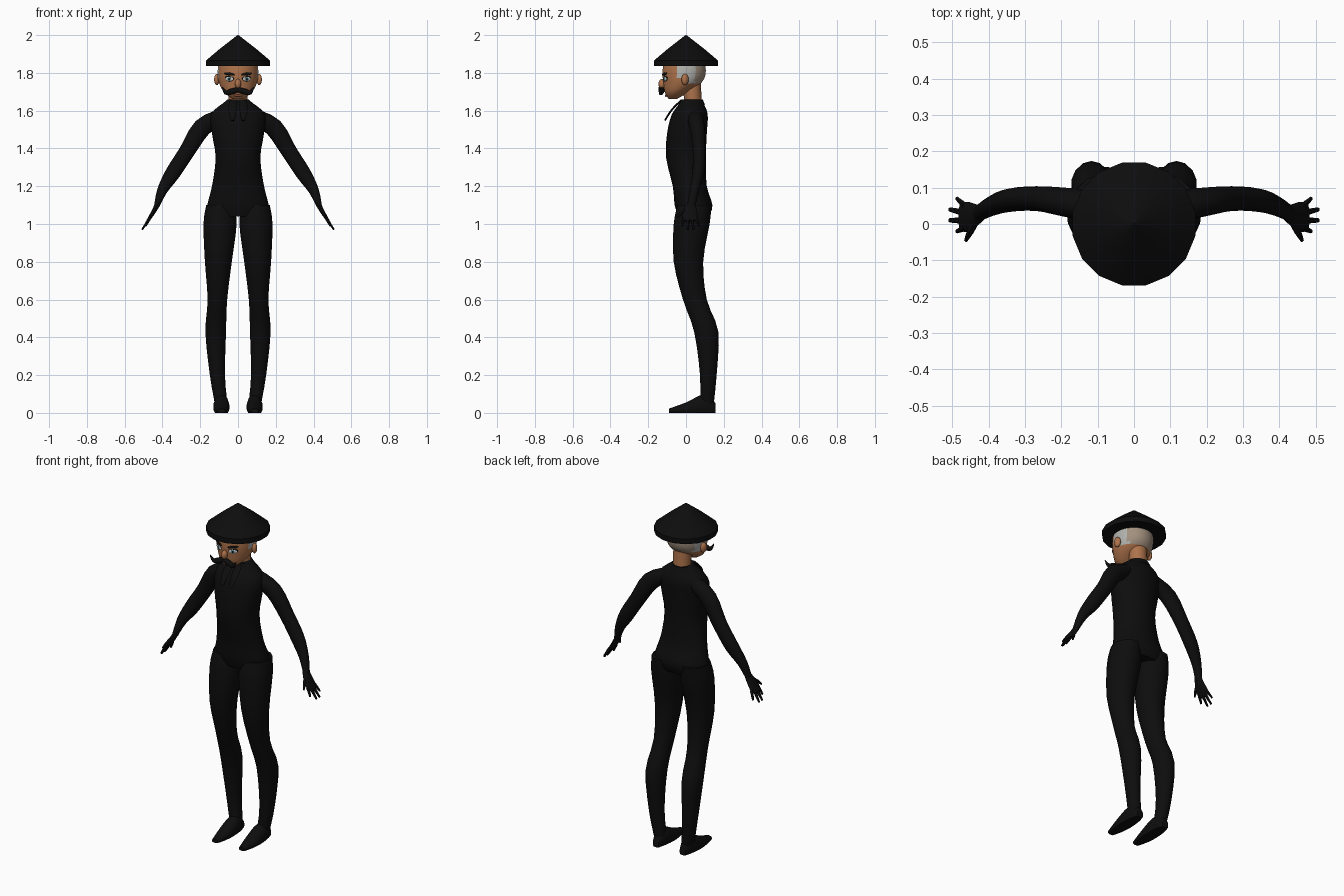
import bpy, bmesh, math
from mathutils import Vector, Matrix

old = bpy.data.objects.get("Cube")
if old:
    bpy.data.objects.remove(old, do_unlink=True)

X, Y, Z = Vector((1, 0, 0)), Vector((0, 1, 0)), Vector((0, 0, 1))


def material(name, red, green, blue):
    mat = bpy.data.materials.new(name)
    mat.use_nodes = True
    mat.diffuse_color = (red, green, blue, 1)
    shader = mat.node_tree.nodes["Principled BSDF"]
    shader.inputs["Base Color"].default_value = mat.diffuse_color
    return mat


black = material("black cloth", .004, .004, .004)
skin = material("skin", .42, .17, .07)
grey = material("grey hair", .45, .45, .43)
scalp = material("shaved scalp", .36, .28, .21)
white = material("eye white", .6, .6, .6)
teal = material("teal iris", .08, .2, .23)
lip = material("lip", .33, .1, .06)


def finish(name, bm, materials, mirror, angle=50):
    bmesh.ops.recalc_face_normals(bm, faces=bm.faces)
    mesh = bpy.data.meshes.new(name)
    bm.to_mesh(mesh)
    bm.free()
    part = bpy.data.objects.new(name, mesh)
    bpy.context.collection.objects.link(part)
    for mat in materials:
        mesh.materials.append(mat)
    bpy.ops.object.select_all(action='DESELECT')
    part.select_set(True)
    bpy.context.view_layer.objects.active = part
    bpy.ops.object.shade_smooth_by_angle(angle=math.radians(angle))
    if mirror:
        part.modifiers.new("mirror", 'MIRROR').use_mirror_merge = False
    return part


def ring(x=0, y=0, z=0, wide=.01, deep=.01):
    return Vector((x, y, z, wide, deep))


def spline(rings, steps):
    """Add rings on a smooth curve through the given ones."""
    result = []
    padded = [rings[0], *rings, rings[-1]]
    for before, start, end, after in zip(padded, padded[1:], padded[2:], padded[3:]):
        for step in range(steps):
            t = step / steps
            ease = t * t * (3 - 2 * t)
            leave = (end - before) * (t * (1 - t) ** 2 / 2)
            arrive = (after - start) * (t * t * (t - 1) / 2)
            result.append(start.lerp(end, ease) + leave + arrive)
    return result + [rings[-1]]


def loft(name, rings, materials=(black,), axis=None, hint=Y, sides=14,
         steps=3, mirror=False, angle=50):
    """Skin elliptic rings; depth follows the hint direction."""
    bm = bmesh.new()
    rings = spline(rings, steps)
    centres = [Vector(item[:3]) for item in rings]
    loops = []
    for i, centre in enumerate(centres):
        along = axis or (centres[min(i + 1, len(centres) - 1)] - centres[max(i - 1, 0)]).normalized()
        v = (hint - along * hint.dot(along)).normalized()
        u = along.cross(v)
        loop = []
        for k in range(sides):
            turn = math.tau * (k + .5) / sides
            point = centre + u * math.cos(turn) * rings[i][3] + v * math.sin(turn) * rings[i][4]
            point.z = max(point.z, 0)
            loop.append(bm.verts.new(point))
        loops.append(loop)
    for low, high in zip(loops, loops[1:]):
        for k in range(sides):
            bm.faces.new((low[k - 1], low[k], high[k], high[k - 1]))
    bm.faces.new(loops[0])
    bm.faces.new(loops[-1])
    return finish(name, bm, materials, mirror, angle)


def blob(name, place, size, mat, yaw=0, roll=0, mirror=True):
    bm = bmesh.new()
    bmesh.ops.create_uvsphere(bm, u_segments=14, v_segments=8, radius=1)
    matrix = (Matrix.Translation(place) @ Matrix.Rotation(math.radians(yaw), 4, 'Z')
              @ Matrix.Rotation(math.radians(roll), 4, 'Y') @ Matrix.Diagonal((*size, 1)))
    bmesh.ops.transform(bm, matrix=matrix, verts=bm.verts)
    return finish(name, bm, [mat], mirror)


def face_plate(name, height, wide, tall, layer, mat, roll=0):
    """Thin plate on the slanted front of the face, stacked by layer."""
    blob(name, (.046, -.11 - layer * .002, height), (wide, .004, tall), mat, 25, roll)


# Torso
loft("torso", [
    ring(y=.04, z=1.04, wide=.165, deep=.08),
    ring(y=.04, z=1.1, wide=.165, deep=.1),
    ring(y=.02, z=1.2, wide=.14, deep=.09),
    ring(z=1.35, wide=.12, deep=.105),
    ring(y=.005, z=1.48, wide=.14, deep=.105),
    ring(y=.02, z=1.58, wide=.145, deep=.095),
    ring(y=.03, z=1.64, wide=.08, deep=.062),
    ring(y=.03, z=1.66, wide=.053, deep=.05)], axis=Z, sides=18)

# Legs
loft("legs", [
    ring(x=.095, y=.045, z=1.1, wide=.075, deep=.09),
    ring(x=.095, y=.03, z=1, wide=.09, deep=.095),
    ring(x=.104, y=.013, z=.8, wide=.073, deep=.078),
    ring(x=.109, y=.047, z=.6, wide=.053, deep=.063),
    ring(x=.118, y=.107, z=.43, wide=.056, deep=.064),
    ring(x=.109, y=.118, z=.2, wide=.041, deep=.044),
    ring(x=.088, y=.11, z=.04, wide=.034, deep=.036)], axis=Z, mirror=True)

# Feet, flat soled
loft("feet", [
    ring(x=.088, y=.157, z=.02, wide=.02, deep=.03),
    ring(x=.088, y=.1, z=.04, wide=.04, deep=.06),
    ring(x=.088, z=.02, wide=.041, deep=.035),
    ring(x=.088, y=-.09, z=.01, wide=.02, deep=.013)], axis=Y, hint=Z, mirror=True)

# Arms
loft("arms", [
    ring(x=.09, y=.045, z=1.57, wide=.04, deep=.045),
    ring(x=.19, y=.06, z=1.51, wide=.05, deep=.04),
    ring(x=.27, y=.07, z=1.385, wide=.043, deep=.034),
    ring(x=.345, y=.065, z=1.27, wide=.041, deep=.032),
    ring(x=.4, y=.045, z=1.18, wide=.028, deep=.025),
    ring(x=.43, y=.027, z=1.095, wide=.015, deep=.022)], mirror=True)

# Hands: palm, a fan of four fingers, and thumb
loft("palms", [
    ring(x=.42, y=.03, z=1.115, wide=.015, deep=.02),
    ring(x=.45, y=.02, z=1.06, wide=.012, deep=.04),
    ring(x=.477, y=.02, z=1.018, wide=.008, deep=.04)], mirror=True, sides=10)
for finger in range(4):
    spread = finger - 1.5
    bend = spread * spread * .01
    loft("finger_" + str(finger + 1), [
        ring(x=.465, y=.02 - spread * .02, z=1.035),
        ring(x=.51 - bend, y=.025 - spread * .03, z=.968 + bend, wide=.005, deep=.006)],
        sides=6, steps=2, mirror=True)
loft("thumbs", [
    ring(x=.435, y=.01, z=1.085),
    ring(x=.45, y=-.02, z=1.06),
    ring(x=.463, y=-.046, z=1.035, wide=.005, deep=.005)],
    hint=X, sides=6, steps=2, mirror=True)

# Neck and collar
loft("neck", [
    ring(y=.038, z=1.62, wide=.05, deep=.046),
    ring(y=.03, z=1.77, wide=.052, deep=.048)], [skin], axis=Z)
loft("collar_ring", [
    ring(y=.03, z=1.63, wide=.085, deep=.07),
    ring(y=.03, z=1.658, wide=.06, deep=.06)], axis=Z)
loft("collar_flaps", [
    ring(x=.025, y=-.03, z=1.65, wide=.006, deep=.02),
    ring(x=.03, y=-.075, z=1.605, wide=.006, deep=.022),
    ring(x=.028, y=-.112, z=1.548, wide=.005, deep=.01)], hint=X, sides=6, mirror=True)

# Head, with hair faces picked by position
head = loft("head", [
    ring(y=-.07, z=1.662, wide=.028, deep=.022),
    ring(y=-.052, z=1.695, wide=.072, deep=.06),
    ring(y=-.02, z=1.745, wide=.1, deep=.1),
    ring(y=-.01, z=1.8, wide=.108, deep=.115),
    ring(y=-.01, z=1.86, wide=.1, deep=.105),
    ring(y=-.01, z=1.9, wide=.06, deep=.065)], [skin, grey, scalp], axis=Z, sides=28, steps=4)
for face in head.data.polygons:
    centre = face.center
    hairline = 1.75 if centre.y > -.01 else 1.77
    if centre.z > hairline and centre.y > -.05:
        face.material_index = 2 if centre.y > .05 else 1

# Ears, nose and mouth
blob("ears", (.112, -.005, 1.765), (.014, .02, .03), skin, yaw=20)
blob("nose", (0, -.126, 1.742), (.017, .02, .026), skin, mirror=False)
blob("mouth", (0, -.105, 1.679), (.025, .007, .006), lip, mirror=False)

# Eyes and brows
face_plate("eye_lids", 1.771, .027, .016, 0, black)
face_plate("eye_whites", 1.768, .023, .012, 1, white)
face_plate("irises", 1.768, .011, .011, 2, teal)
face_plate("pupils", 1.768, .005, .006, 3, black)
face_plate("brows", 1.794, .032, .008, 2, black, roll=-8)

# Moustache with upturned tips
loft("moustache", [
    ring(y=-.126, z=1.712, wide=.014, deep=.014),
    ring(x=.035, y=-.13, z=1.701, wide=.017, deep=.014),
    ring(x=.065, y=-.135, z=1.696, wide=.012, deep=.01),
    ring(x=.083, y=-.143, z=1.726, wide=.002, deep=.002)], sides=8, mirror=True)

# Conical hat
loft("hat", [
    ring(z=1.836, wide=.172, deep=.172),
    ring(z=1.866, wide=.172, deep=.172),
    ring(z=1.925, wide=.101, deep=.101),
    ring(z=2, wide=.003, deep=.003)], axis=Z, sides=16, steps=1, angle=30)
